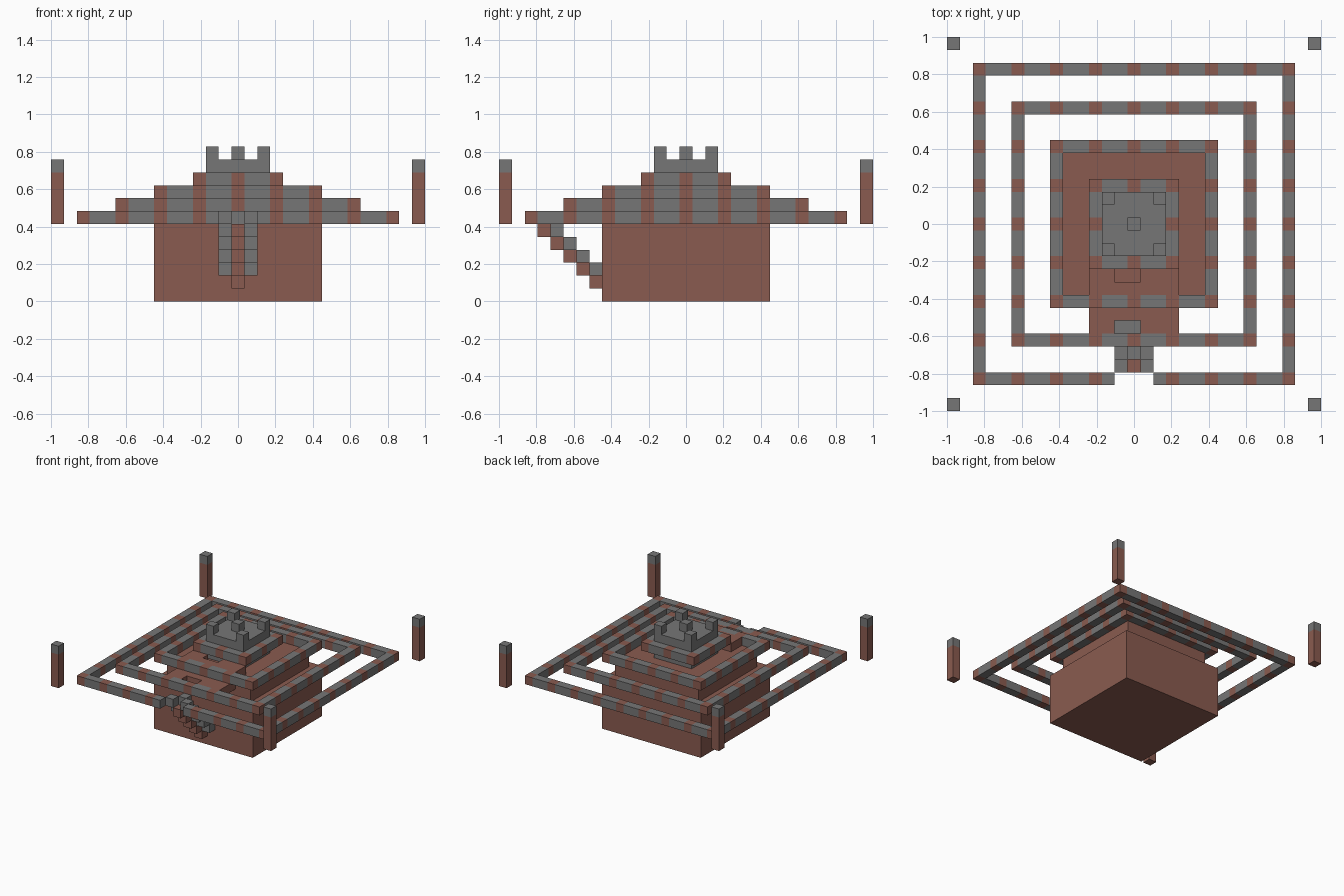
import bpy, bmesh
from itertools import product
from mathutils import Vector

cube = bpy.data.objects.get("Cube")
if cube:
    bpy.data.objects.remove(cube, do_unlink=True)

U = 2 / 29          # edge of one block
BRICK, STONE = 0, 1


def make_material(name, rgb):
    mat = bpy.data.materials.new(name)
    mat.use_nodes = True
    mat.diffuse_color = (*rgb, 1)
    bsdf = mat.node_tree.nodes["Principled BSDF"]
    bsdf.inputs["Base Color"].default_value = (*rgb, 1)
    bsdf.inputs["Roughness"].default_value = 0.9
    return mat


MATERIALS = [make_material("red brick", (0.254, 0.105, 0.08)),
             make_material("grey stone", (0.181, 0.181, 0.181))]


def block(xs, ys, zs, colour):
    """Cells of a solid block, each range inclusive."""
    spans = [range(a, b + 1) for a, b in (xs, ys, zs)]
    return {cell: colour for cell in product(*spans)}


def build(name, cells):
    """Mesh the outer faces of a set of cells, then merge flat regions."""
    bm = bmesh.new()
    for cell, colour in cells.items():
        centre = Vector(cell) + Vector((0, 0, 0.5))
        for axis, sign in product(range(3), (-1, 1)):
            normal = Vector((0, 0, 0))
            normal[axis] = sign
            if tuple(int(c + n) for c, n in zip(cell, normal)) in cells:
                continue
            side = Vector((0, 0, 0))
            side[(axis + 1) % 3] = 0.5
            up = normal.cross(side)
            mid = centre + normal / 2
            corners = (mid - side - up, mid + side - up,
                       mid + side + up, mid - side + up)
            face = bm.faces.new([bm.verts.new(c * U) for c in corners])
            face.material_index = colour
    bmesh.ops.remove_doubles(bm, verts=bm.verts, dist=U / 100)
    bmesh.ops.dissolve_limit(bm, angle_limit=0.01, verts=bm.verts,
                             edges=bm.edges, delimit={'MATERIAL'})
    mesh = bpy.data.meshes.new(name)
    bm.to_mesh(mesh)
    bm.free()
    for mat in MATERIALS:
        mesh.materials.append(mat)
    obj = bpy.data.objects.new(name, mesh)
    bpy.context.collection.objects.link(obj)


def ring(radius, level):
    """Square course of stone with a brick at every third cell."""
    cells = {}
    for x, y in product(range(-radius, radius + 1), repeat=2):
        if max(abs(x), abs(y)) == radius:
            along = y if abs(x) == radius else x
            cells[x, y, level] = BRICK if along % 3 == 0 else STONE
    return cells


# Chamber and its set-back upper tier
build("chamber", block((-6, 6), (-6, 6), (0, 5), BRICK))
build("upper_tier", block((-5, 5), (-5, 5), (6, 7), BRICK))

# Stepped terrace rings, the lowest one open at the entrance
for name, radius, level in (("lower_ring", 12, 6), ("second_ring", 9, 7),
                            ("third_ring", 6, 8), ("top_ring", 3, 9)):
    cells = ring(radius, level)
    if radius == 12:
        for x in (-1, 0, 1):
            del cells[x, -radius, level]
    build(name, cells)

# Passage roofs in front, each with a two-cell opening
for name, ys, level, hole in (("inner_passage_roof", (-5, -4), 8, -4),
                              ("outer_passage_roof", (-8, -6), 7, -8)):
    cells = block((-3, 3), ys, (level, level), BRICK)
    for x in (-1, 0):
        del cells[x, hole, level]
    build(name, cells)

# Stairs leading down to the chamber wall
stairs = {}
for step in range(5):
    y, z = -7 - step, 2 + step
    stairs[-1, y, z] = stairs[1, y, z] = STONE
    stairs[0, y, z - 1] = BRICK
    if step < 4:
        stairs[0, y, z] = STONE
stairs[0, -10, 6] = STONE
build("entrance_stairs", stairs)

# Summit platform with corner and centre blocks
build("summit_core", block((-2, 2), (-2, 2), (8, 9), STONE))
summit = block((-2, 2), (-2, 2), (10, 10), STONE)
for x, y in [(0, 0), *product((-2, 2), repeat=2)]:
    summit[x, y, 11] = STONE
build("summit_platform", summit)

# Corner pillars with stone caps
for (side, x), (end, y) in product((("right", -14), ("left", 14)),
                                   (("front", -14), ("back", 14))):
    pillar = block((x, x), (y, y), (6, 9), BRICK)
    pillar[x, y, 10] = STONE
    build(f"{end}_{side}_pillar", pillar)
